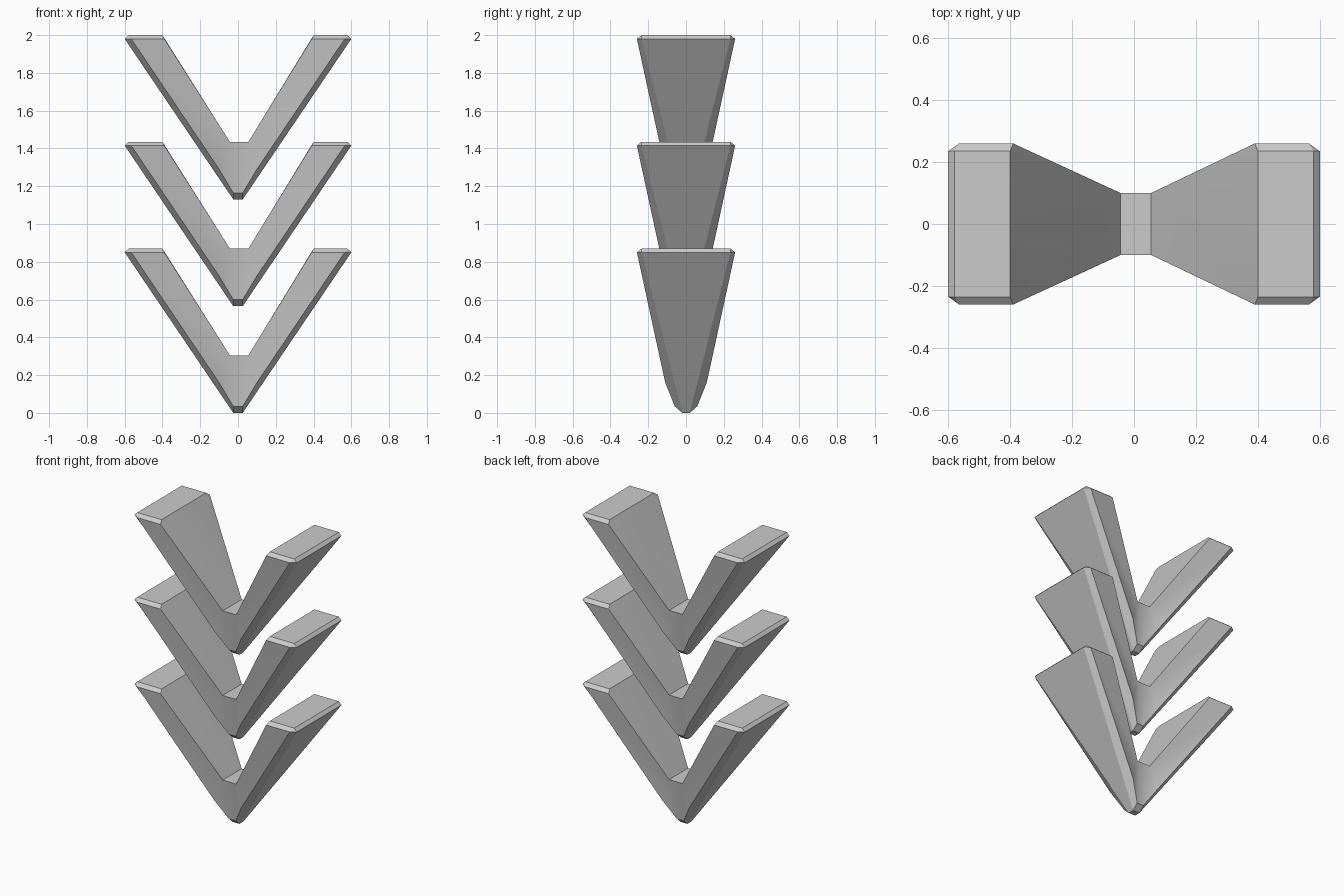
import bpy, bmesh, math

cube = bpy.data.objects.get("Cube")
if cube:
    bpy.data.objects.remove(cube, do_unlink=True)

grey = bpy.data.materials.new("light_grey")
grey.use_nodes = True
grey.diffuse_color = (0.6, 0.6, 0.6, 1)
grey.node_tree.nodes["Principled BSDF"].inputs["Base Color"].default_value = (0.6, 0.6, 0.6, 1)

# Corners of one quarter of a chevron (right arm, one side)
CORNERS = {
    "valley": (0.055, 0.10, 0.305),
    "top_in": (0.40, 0.235, 0.87),
    "side_in": (0.39, 0.26, 0.85),
    "top_out": (0.58, 0.235, 0.87),
    "panel": (0.60, 0.235, 0.85),
    "side_out": (0.565, 0.26, 0.85),
    "side_low": (0.10, 0.11, 0.16),
    "nose": (0.025, 0.06, 0.035),
    "base": (0.025, 0.02, 0.0),
}
# Faces repeated in every quarter: side, edge bevels and lower bevel strip
QUARTER_FACES = [
    "valley side_in side_out side_low", "valley side_low nose",
    "valley top_in side_in", "top_in top_out side_out side_in",
    "side_out top_out panel", "side_out panel base side_low",
    "side_low base nose",
]


def chevron(name, z0):
    bm = bmesh.new()
    v = {}
    for sx in (1, -1):
        for sy in (1, -1):
            for key, (x, y, z) in CORNERS.items():
                if key == "valley" and sx < 0:
                    x = 0.043
                v[key, sx, sy] = bm.verts.new((sx * x, sy * y, z + z0))
            for face in QUARTER_FACES:
                bm.faces.new([v[k, sx, sy] for k in face.split()])
        # Arm: inner slope, flat top, tip bevel and underside
        for a, b in (("valley", "top_in"), ("top_in", "top_out"),
                     ("top_out", "panel"), ("panel", "base")):
            bm.faces.new([v[a, sx, 1], v[b, sx, 1], v[b, sx, -1], v[a, sx, -1]])
    # Centre strip joining the two arms
    for sy in (1, -1):
        for a, b in (("valley", "nose"), ("nose", "base")):
            bm.faces.new([v[a, 1, sy], v[a, -1, sy], v[b, -1, sy], v[b, 1, sy]])
    for key in ("valley", "base"):
        bm.faces.new([v[key, 1, 1], v[key, -1, 1], v[key, -1, -1], v[key, 1, -1]])
    bmesh.ops.recalc_face_normals(bm, faces=bm.faces[:])
    mesh = bpy.data.meshes.new(name)
    bm.to_mesh(mesh)
    bm.free()
    mesh.materials.append(grey)
    obj = bpy.data.objects.new(name, mesh)
    bpy.context.collection.objects.link(obj)
    bpy.ops.object.select_all(action="DESELECT")
    obj.select_set(True)
    bpy.context.view_layer.objects.active = obj
    bpy.ops.object.shade_smooth_by_angle(angle=math.radians(30))


# Three stacked chevrons
for i, level in enumerate(("lower", "middle", "upper")):
    chevron(level + "_chevron", 0.565 * i)
